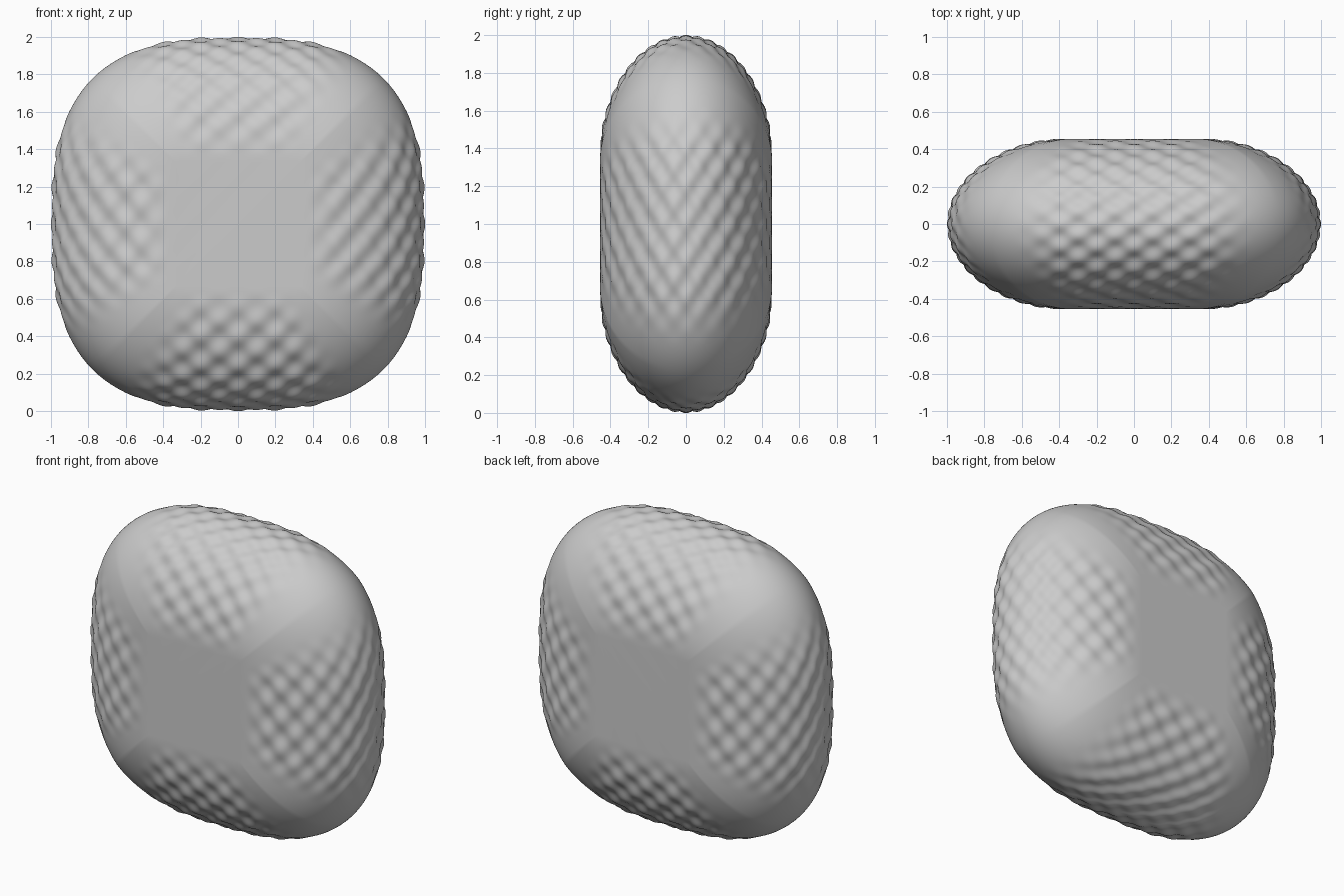
import bpy, bmesh
from math import pi, sin, cos, radians

if "Cube" in bpy.data.objects:
    bpy.data.objects.remove(bpy.data.objects["Cube"])

SIDE, RINGS = 96, 140            # samples per side, rings front to back
INNER, OUTER, DEPTH, N = 0.33, 0.992, 0.455, 2.85
AMP = 0.009


def smooth(a, b, x):
    x = max(0.0, min(1.0, (x - a) / (b - a)))
    return x * x * (3 - 2 * x)


def outline(t):
    # one side of the rounded-square rim, t = -1..1 from corner to corner
    c = OUTER * 0.5 ** (1 / N)
    x = t * c
    return x, OUTER * (1 - abs(x / OUTER) ** N) ** (1 / N)


def pad_point(t, phi):
    # phi = 0 on the front panel edge, pi/2 on the rim, pi on the back edge
    ox, oz = outline(t)
    s = sin(phi)
    x, z = INNER * t + (ox - INNER * t) * s, INNER + (oz - INNER) * s
    y = -DEPTH * cos(phi)
    # staggered dimples, fading toward the corners and the flat panels
    fade = (1 - smooth(0.45, 0.85, abs(t))) * smooth(0, 0.35, phi) * smooth(0, 0.35, pi - phi)
    w = AMP * fade * cos(22 * (phi - pi / 2)) * cos(x * pi / 0.1)
    ny, nz = -cos(phi) / DEPTH, s / (OUTER - INNER)
    k = w / (ny * ny + nz * nz) ** 0.5
    return x, y + ny * k, z + nz * k


def rotate(p, q):
    x, y, z = p
    for _ in range(q):
        x, z = z, -x
    return x, y, z + 1


# cushion body: rings swept from front panel over the rim to the back panel
bm = bmesh.new()
rings = []
for i in range(RINGS + 1):
    phi = pi * i / RINGS
    rings.append([bm.verts.new(rotate(pad_point(-1 + 2 * j / SIDE, phi), q))
                  for q in range(4) for j in range(SIDE)])
count = 4 * SIDE
for a, b in zip(rings, rings[1:]):
    for j in range(count):
        k = (j + 1) % count
        bm.faces.new((a[j], a[k], b[k], b[j]))
# flat front and back panels
bm.faces.new(rings[0])
bm.faces.new(rings[-1])
bmesh.ops.recalc_face_normals(bm, faces=bm.faces)
mesh = bpy.data.meshes.new("cushion")
bm.to_mesh(mesh)
bm.free()
cushion = bpy.data.objects.new("cushion", mesh)
bpy.context.collection.objects.link(cushion)
bpy.context.view_layer.objects.active = cushion
cushion.select_set(True)
bpy.ops.object.shade_smooth_by_angle(angle=radians(60))
